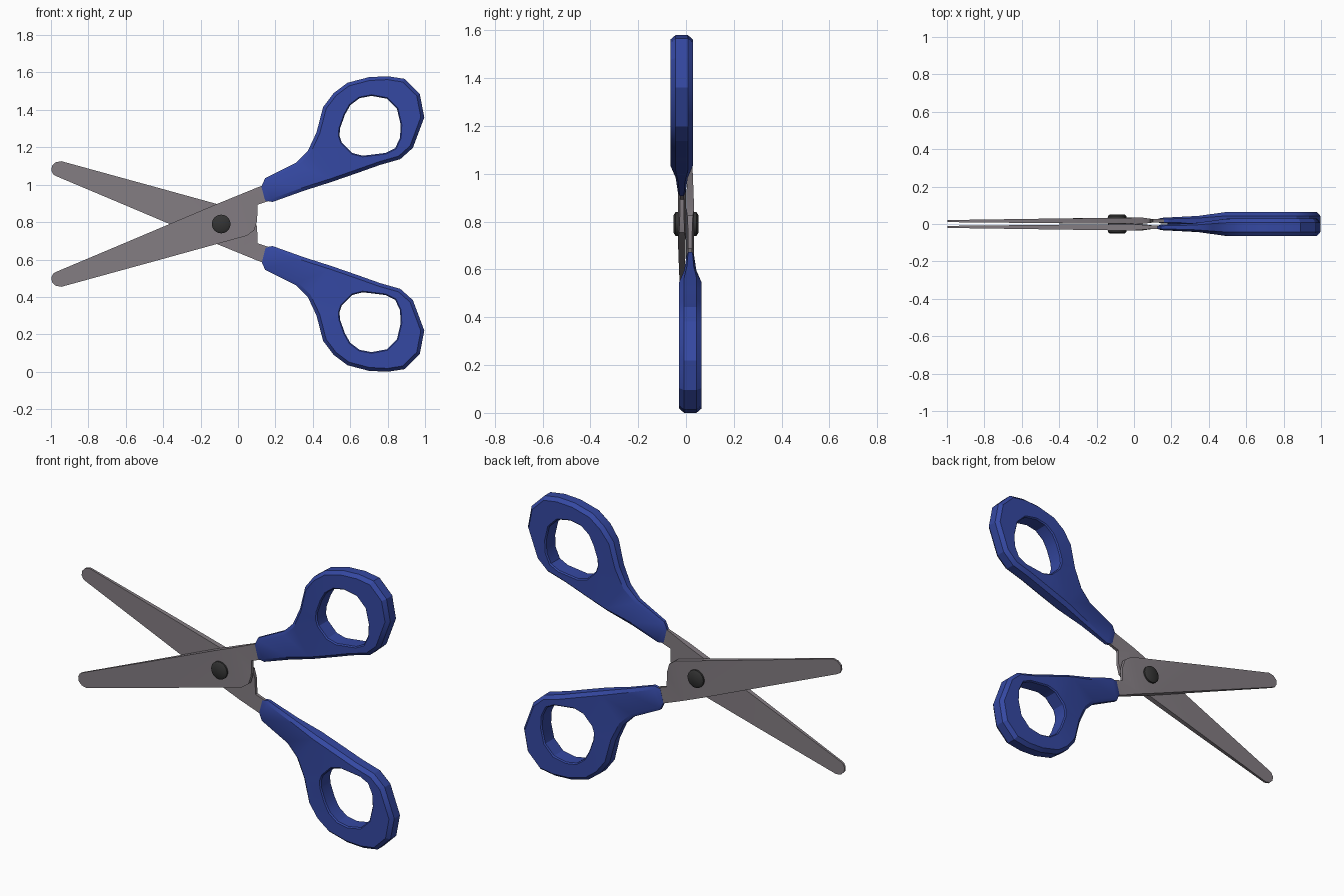
import bpy, bmesh, math
from mathutils import Vector

if "Cube" in bpy.data.objects:
    bpy.data.objects.remove(bpy.data.objects["Cube"])

MID = 0.79      # height of the symmetry axis through the pivot
PIVOT_X = -0.09


def material(name, rgb):
    m = bpy.data.materials.new(name)
    m.diffuse_color = (*rgb, 1)
    m.use_nodes = True
    m.node_tree.nodes["Principled BSDF"].inputs["Base Color"].default_value = m.diffuse_color
    return m


STEEL = material("steel", (0.23, 0.205, 0.225))
BLUE = material("blue_plastic", (0.035, 0.065, 0.36))
DARK = material("dark_metal", (0.035, 0.035, 0.035))


def ramp(x, keys):
    """Piecewise linear lookup."""
    if x <= keys[0][0]:
        return keys[0][1]
    for (a, va), (b, vb) in zip(keys, keys[1:]):
        if x <= b:
            return va + (vb - va) * (x - a) / (b - a)
    return keys[-1][1]


def finish(bm, name, mat, side, angle):
    """side -1 turns the part half a turn about the pivot's x axis."""
    for v in bm.verts:
        v.co = (v.co.x, v.co.y * side, MID + (v.co.z - MID) * side)
    bmesh.ops.recalc_face_normals(bm, faces=bm.faces)
    me = bpy.data.meshes.new(name)
    bm.to_mesh(me)
    bm.free()
    me.materials.append(mat)
    ob = bpy.data.objects.new(name, me)
    bpy.context.collection.objects.link(ob)
    bpy.ops.object.select_all(action='DESELECT')
    ob.select_set(True)
    bpy.context.view_layer.objects.active = ob
    bpy.ops.object.shade_smooth_by_angle(angle=math.radians(angle))
    return ob


def inset(pts, d):
    """Offset a clockwise x-z outline inwards."""
    out = []
    for i, p in enumerate(pts):
        a, b = Vector(pts[i - 1]), Vector(pts[(i + 1) % len(pts)])
        p = Vector(p)
        n1, n2 = (p - a).normalized(), (b - p).normalized()
        n1, n2 = Vector((n1.y, -n1.x)), Vector((n2.y, -n2.x))
        n = (n1 + n2).normalized()
        out.append(p + n * d / max(0.6, n.dot(n1)))
    return out


def loop(bm, pts, level):
    return [bm.verts.new((p[0], level, p[1])) for p in pts]


def bridge(bm, a, b):
    for i in range(len(a)):
        j = (i + 1) % len(a)
        bm.faces.new((a[i], a[j], b[j], b[i]))


def cap(bm, *loops):
    edges = []
    for l in loops:
        for i in range(len(l)):
            pair = (l[i - 1], l[i])
            edges.append(bm.edges.get(pair) or bm.edges.new(pair))
    bmesh.ops.triangle_fill(bm, edges=edges, use_beauty=True, normal=(0, 1, 0))


# Outlines of one half, clockwise seen from the front
BLADE = [(-0.97, 0.535), (-0.55, 0.712), (-0.125, 0.892), (0.0, 0.943), (0.105, 0.986),
         (0.2, 1.02), (0.2, 0.925), (0.105, 0.893), (0.102, 0.807), (0.086, 0.755),
         (0.046, 0.727), (-0.45, 0.59), (-0.945, 0.454), (-0.975, 0.46),
         (-0.995, 0.48), (-0.998, 0.505), (-0.988, 0.525)]
HANDLE = [(0.125, 0.99), (0.145, 1.035), (0.31, 1.117), (0.373, 1.18), (0.42, 1.28),
          (0.455, 1.415), (0.512, 1.49), (0.585, 1.545), (0.70, 1.575), (0.80, 1.58),
          (0.89, 1.566), (0.972, 1.485), (0.996, 1.36), (0.935, 1.197), (0.868, 1.137),
          (0.757, 1.105), (0.63, 1.06), (0.50, 1.015), (0.35, 0.967), (0.185, 0.908),
          (0.145, 0.915)]
HOLE = [(0.545, 1.30), (0.572, 1.375), (0.60, 1.425), (0.65, 1.463), (0.715, 1.475),
        (0.795, 1.46), (0.85, 1.405), (0.87, 1.32), (0.866, 1.25), (0.84, 1.195),
        (0.79, 1.17), (0.667, 1.155), (0.61, 1.17), (0.555, 1.225), (0.543, 1.26)]


def blade(name, side):
    bm = bmesh.new()
    a, b = loop(bm, BLADE, -1), loop(bm, BLADE, 1)
    bridge(bm, a, b)
    cap(bm, a)
    cap(bm, b)
    for v in bm.verts:   # taper towards the tip, thin shank inside the handle
        front = ramp(v.co.x, [(-1, -0.021), (-0.1, -0.034), (0.05, -0.034), (0.11, -0.025)])
        back = ramp(v.co.x, [(-1, -0.010), (-0.1, -0.001), (0.05, -0.001), (0.11, -0.009)])
        v.co.y = front if v.co.y < 0 else back
    return finish(bm, name, STEEL, side, 30)


def handle(name, side):
    bm = bmesh.new()
    small = inset(HANDLE, 0.018)
    f, fo = loop(bm, small, -1), loop(bm, HANDLE, -0.55)
    bo, b = loop(bm, HANDLE, 0.55), loop(bm, small, 1)
    for p, q in ((f, fo), (fo, bo), (bo, b)):
        bridge(bm, p, q)
    # finger hole with a slight edge break
    wide = inset(HOLE, -0.006)
    hf, h1 = loop(bm, wide, -1), loop(bm, HOLE, -0.85)
    h2, hb = loop(bm, HOLE, 0.85), loop(bm, wide, 1)
    for p, q in ((hf, h1), (h1, h2), (h2, hb)):
        bridge(bm, p, q)
    cap(bm, f, hf)
    cap(bm, b, hb)
    for v in bm.verts:   # thin neck swelling into the finger ring
        half = ramp(v.co.x, [(0.12, 0.014), (0.32, 0.022), (0.5, 0.047)])
        v.co.y = -0.018 + v.co.y * half
    return finish(bm, name, BLUE, side, 25)


def pivot_screw():
    bm = bmesh.new()
    ring = [(PIVOT_X + math.cos(t) * 0.05, MID + math.sin(t) * 0.05)
            for t in (-i * math.tau / 24 for i in range(24))]
    top = inset(ring, 0.013)
    loops = [loop(bm, top, -0.052), loop(bm, ring, -0.043),
             loop(bm, ring, 0.043), loop(bm, top, 0.052)]
    for p, q in zip(loops, loops[1:]):
        bridge(bm, p, q)
    bm.faces.new(loops[0])
    bm.faces.new(loops[-1])
    return finish(bm, "pivot_screw", DARK, 1, 40)


blade("front_blade", 1)
blade("rear_blade", -1)
handle("upper_handle", 1)
handle("lower_handle", -1)
pivot_screw()
